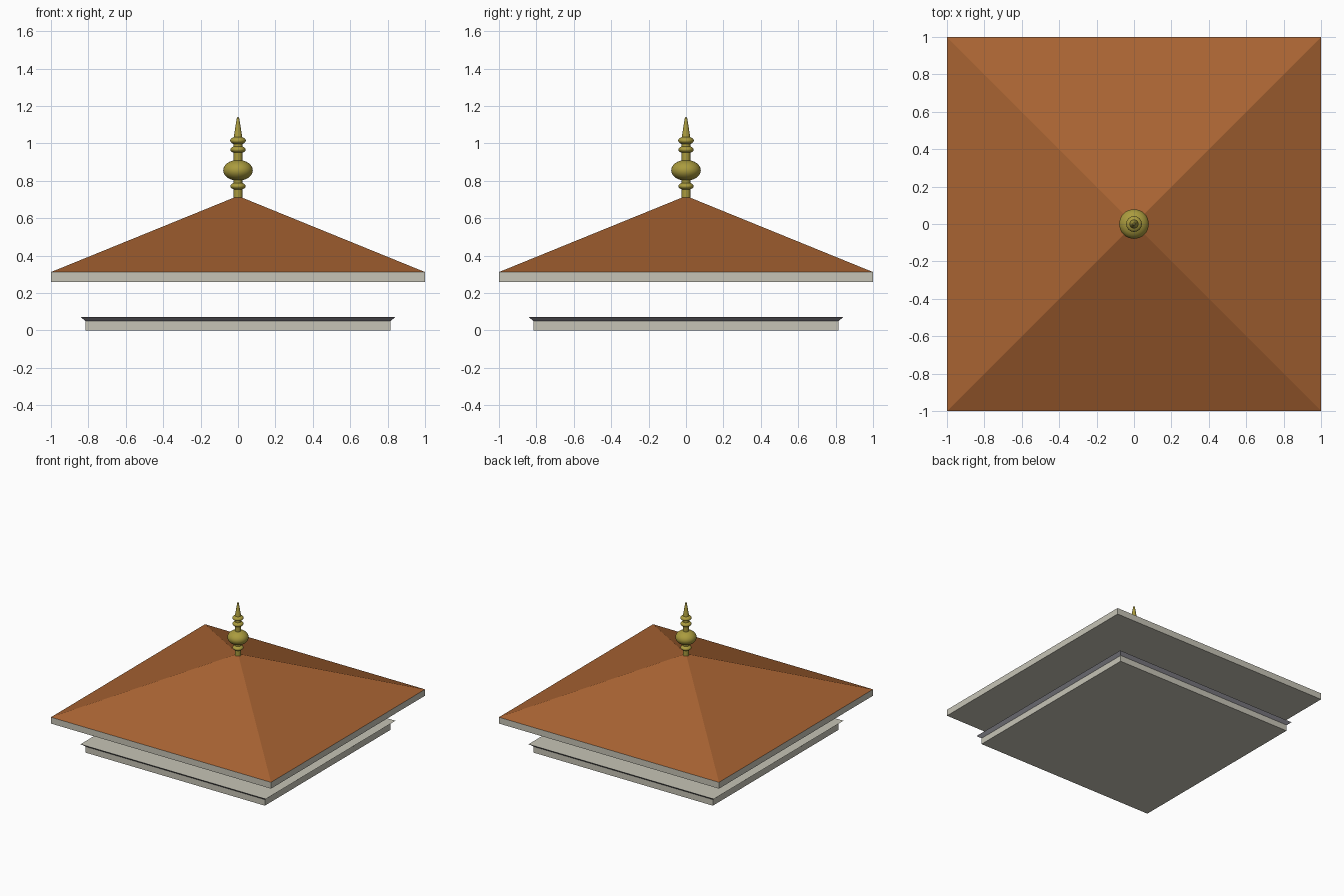
import bpy, bmesh, math

if "Cube" in bpy.data.objects:
    bpy.data.objects.remove(bpy.data.objects["Cube"])


def material(name, r, g, b):
    """Flat material from 0-255 sRGB values, stored as linear."""
    lin = [((c / 255 + 0.055) / 1.055) ** 2.4 for c in (r, g, b)]
    m = bpy.data.materials.new(name)
    m.diffuse_color = (*lin, 1)
    m.use_nodes = True
    m.node_tree.nodes["Principled BSDF"].inputs["Base Color"].default_value = m.diffuse_color
    return m


stone = material("pale_stone", 198, 196, 182)
trim = material("grey_trim", 150, 149, 157)
tile = material("terracotta", 168, 99, 50)
brass = material("brass", 170, 155, 62)


def finish(name, bm, mats):
    bmesh.ops.recalc_face_normals(bm, faces=bm.faces)
    me = bpy.data.meshes.new(name)
    bm.to_mesh(me)
    bm.free()
    for m in mats:
        me.materials.append(m)
    ob = bpy.data.objects.new(name, me)
    bpy.context.collection.objects.link(ob)
    return ob


def square_loft(name, sections, mats):
    """Stack of square sections (half width, z), capped at both ends."""
    bm = bmesh.new()
    rings = [[bm.verts.new((sx * h, sy * h, z))
              for sx, sy in ((-1, -1), (1, -1), (1, 1), (-1, 1))]
             for h, z in sections]
    for a, b in zip(rings, rings[1:]):
        for i in range(4):
            j = (i + 1) % 4
            bm.faces.new((a[i], a[j], b[j], b[i]))
    bm.faces.new(rings[0][::-1])
    bm.faces.new(rings[-1])
    return finish(name, bm, mats)


# Base slab with a flared cornice; the sloping underside is the grey trim
base = square_loft("base_slab", [(0.815, 0), (0.815, 0.05), (0.842, 0.072)],
                   [stone, trim])
for f in base.data.polygons:
    if -0.95 < f.normal.z < -0.2:
        f.material_index = 1

# Eave fascia and hipped roof
square_loft("eave_board", [(1, 0.26), (1, 0.312)], [stone])
square_loft("roof", [(1, 0.312), (0.012, 0.714)], [tile])


# Turned finial: rods, rounded beads and a tapering spike
def bead(radius, z, half, n=10, neck=0.023):
    """Elliptical bead profile that starts and ends on the rod."""
    a0 = math.acos(neck / radius)
    return [(radius * math.cos(a), z + half * math.sin(a) / math.sin(a0))
            for a in (-a0 + 2 * a0 * i / n for i in range(n + 1))]


profile = [(0, 0.69), (0.023, 0.69)]
profile += bead(0.041, 0.771, 0.017)
profile += bead(0.079, 0.856, 0.053, 16)
profile += bead(0.041, 0.967, 0.017)
profile += bead(0.042, 1.015, 0.018)
profile += [(0.006, 1.137), (0, 1.141)]

bm = bmesh.new()
verts = [bm.verts.new((r, 0, z)) for r, z in profile]
edges = [bm.edges.new(p) for p in zip(verts, verts[1:])]
bmesh.ops.spin(bm, geom=verts + edges, cent=(0, 0, 0), axis=(0, 0, 1),
               angle=2 * math.pi, steps=32)
bmesh.ops.remove_doubles(bm, verts=bm.verts, dist=0.0005)
finial = finish("finial", bm, [brass])
bpy.context.view_layer.objects.active = finial
finial.select_set(True)
bpy.ops.object.shade_smooth_by_angle(angle=math.radians(35))
